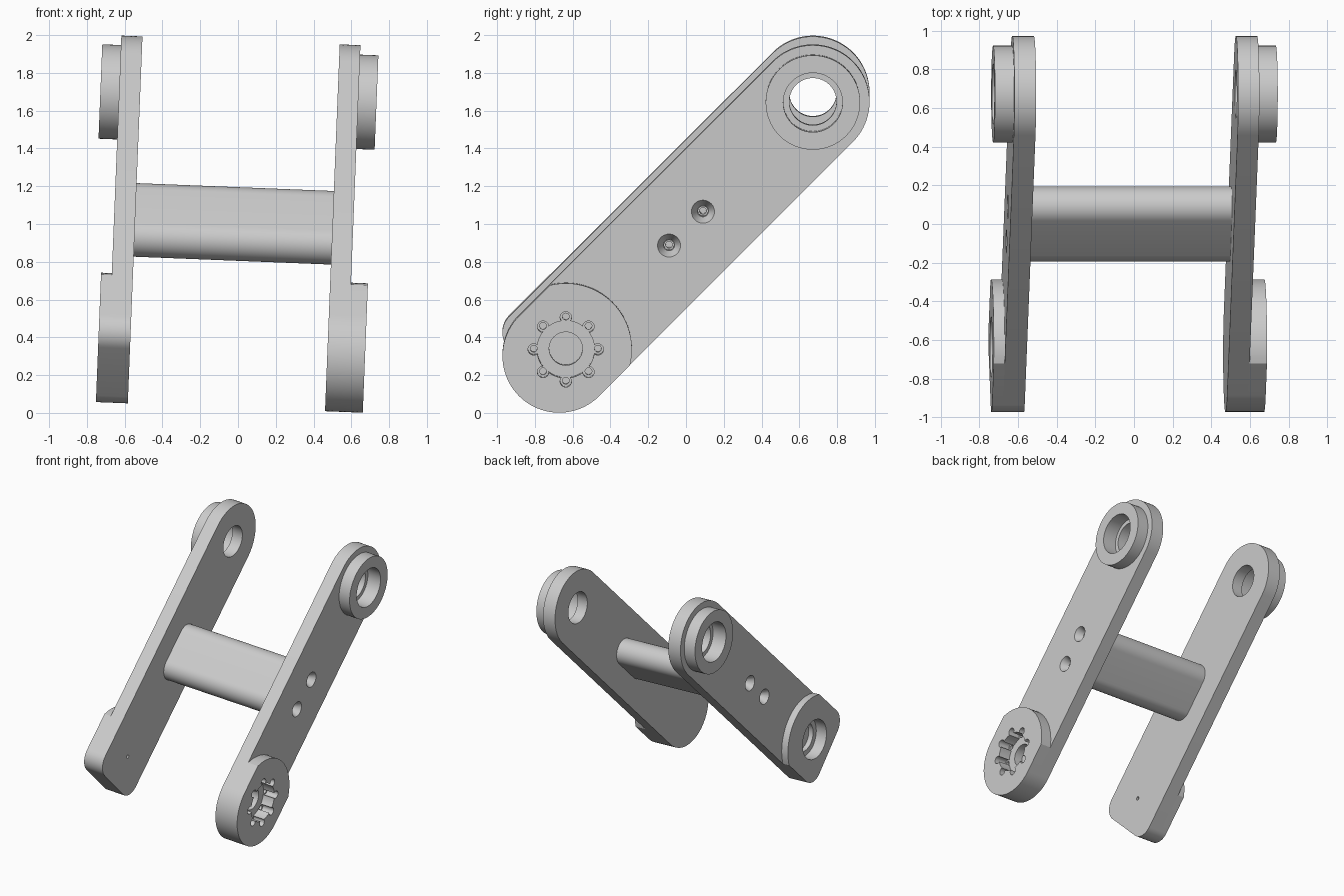
import bpy, bmesh
from math import sin, cos, pi, asin, radians
from mathutils import Matrix

if "Cube" in bpy.data.objects:
    bpy.data.objects.remove(bpy.data.objects["Cube"])

grey = bpy.data.materials.new("plain grey")
grey.use_nodes = True
COLOUR = (0.6, 0.6, 0.6, 1)
grey.diffuse_color = COLOUR
grey.node_tree.nodes["Principled BSDF"].inputs["Base Color"].default_value = COLOUR

# Parts are drawn in an arm frame: x across, u along the arm, v over its width
FRAME = (Matrix.Translation((0, 0, 1)) @ Matrix.Rotation(0.04, 4, "Y")
         @ Matrix.Rotation(radians(45), 4, "X"))

HALF = 0.30      # half width of an arm
REACH = 0.95     # centre of the rounded arm ends
PIVOT = -0.90    # centre of the lower pad
PAD_R = 0.35


def arc(u, v, r, start, end, n=24):
    return [(u + r * cos(start + (end - start) * i / n),
             v + r * sin(start + (end - start) * i / n)) for i in range(n + 1)]


def circle(u, r, v=0, n=64):
    return arc(u, v, r, 0, 2 * pi, n)[:-1]


def loft(name, x0, x1, profile, profile2=None):
    """Solid between a profile at x0 and a matching one at x1."""
    bm = bmesh.new()
    a = [bm.verts.new((x0, u, v)) for u, v in profile]
    b = [bm.verts.new((x1, u, v)) for u, v in profile2 or profile]
    bm.faces.new(a)
    bm.faces.new(b)
    for i in range(len(a)):
        j = (i + 1) % len(a)
        bm.faces.new((a[i], a[j], b[j], b[i]))
    bmesh.ops.recalc_face_normals(bm, faces=bm.faces)
    mesh = bpy.data.meshes.new(name)
    bm.to_mesh(mesh)
    bm.free()
    mesh.materials.append(grey)
    ob = bpy.data.objects.new(name, mesh)
    ob.matrix_world = FRAME
    bpy.context.collection.objects.link(ob)
    return ob


def activate(ob):
    bpy.ops.object.select_all(action="DESELECT")
    ob.select_set(True)
    bpy.context.view_layer.objects.active = ob


def cut(parts, cutter):
    cutter.hide_render = True
    for ob in parts:
        mod = ob.modifiers.new("cut", "BOOLEAN")
        mod.operation, mod.solver, mod.object = "DIFFERENCE", "EXACT", cutter
        activate(ob)
        bpy.ops.object.modifier_apply(modifier=mod.name)
    bpy.data.objects.remove(cutter)


def smooth(parts):
    for ob in parts:
        activate(ob)
        bpy.ops.object.shade_smooth_by_angle(angle=radians(30))


# Lower arm ends, listed from +v round to -v
round_end = arc(-REACH, 0, HALF, pi / 2, 3 * pi / 2, 40)
CORNER = 0.12
square_end = (arc(-1.145 + CORNER, HALF - CORNER, CORNER, pi / 2, pi, 12)
              + arc(-1.145 + CORNER, CORNER - HALF, CORNER, pi, 3 * pi / 2, 12))


def arm(side, s, end, inner, face, pad_top, boss_top):
    """Flat arm with a lower pad, an upper ring boss and two screw holes."""
    plate = loft(side + "_arm", s * inner, s * face,
                 end + arc(REACH, 0, HALF, -pi / 2, pi / 2, 40))
    a = asin(HALF / PAD_R)
    pad = loft(side + "_pad", s * face, s * pad_top,
               end + arc(PIVOT, 0, PAD_R, -a, a))
    boss = loft(side + "_boss", s * face, s * boss_top, circle(REACH, 0.25))
    # Stepped pivot hole
    cut([plate, boss], loft("bore", s * (face - 0.02), s * 1, circle(REACH, 0.157)))
    cut([plate], loft("bore", s * 0.3, s * 1, circle(REACH, 0.125)))
    # Countersunk screw holes
    for u in (-0.127, 0.127):
        cut([plate], loft("sink", s * (face - 0.06), s * (face + 0.01),
                          circle(u, 0.03, n=32), circle(u, 0.066, n=32)))
        cut([plate], loft("shank", s * 0.3, s * face, circle(u, 0.026, n=32)))
    return plate, pad, boss


# Left arm: star-shaped recess with eight screw holes
left = arm("left", 1, round_end, 0.50, 0.61, 0.70, 0.707)
lower = left[:2]
cut(lower, loft("recess", 0.60, 1, circle(PIVOT, 0.152)))
cut(lower, loft("hub", 0.53, 1, circle(PIVOT, 0.088)))
for i in range(8):
    t = pi / 4 * i
    u, v = PIVOT + 0.17 * cos(t), 0.17 * sin(t)
    cut(lower, loft("lobe", 0.60, 1, circle(u, 0.03, v, 24)))
    cut(lower, loft("pilot", 0.56, 1, circle(u, 0.018, v, 16)))

# Right arm: stepped bearing seat with a pin hole
right = arm("right", -1, square_end, 0.545, 0.657, 0.714, 0.756)
lower = right[:2]
cut(lower, loft("seat", -0.62, -1, circle(PIVOT, 0.157)))
cut(lower, loft("step", -0.58, -1, circle(PIVOT, 0.115)))
cut(lower, loft("pin", -0.3, -1, circle(PIVOT, 0.014, n=16)))

# Cross bar with pilot holes in both ends
bar = loft("cross_bar", -0.545, 0.50,
           arc(0.127, 0, 0.105, -pi / 2, pi / 2) + arc(-0.127, 0, 0.105, pi / 2, 3 * pi / 2))
for u in (-0.127, 0.127):
    for x0, x1 in ((0.4, 0.6), (-0.445, -0.65)):
        cut([bar], loft("pilot", x0, x1, circle(u, 0.018, n=16)))

smooth(left + right + (bar,))
